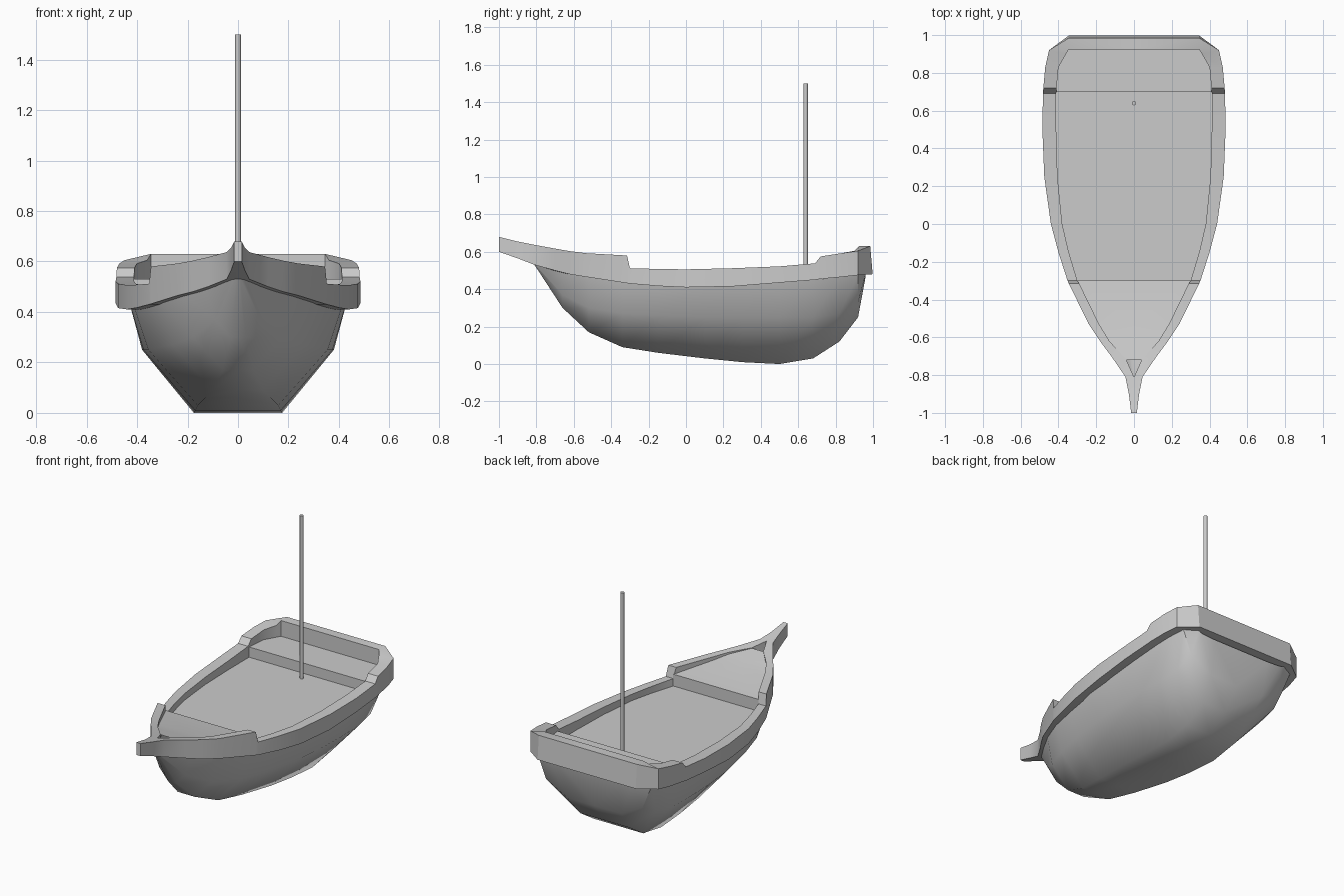
import bpy
import bmesh
from math import radians

cube = bpy.data.objects.get("Cube")
if cube:
    bpy.data.objects.remove(cube)

grey = bpy.data.materials.new("plain grey")
grey.use_nodes = True
colour = (0.6, 0.6, 0.6, 1)
grey.diffuse_color = colour
grey.node_tree.nodes["Principled BSDF"].inputs["Base Color"].default_value = colour


def finish(obj, angle):
    """Give an object its colour and shading."""
    obj.data.materials.append(grey)
    bpy.ops.object.select_all(action='DESELECT')
    obj.select_set(True)
    bpy.context.view_layer.objects.active = obj
    bpy.ops.object.shade_smooth_by_angle(angle=radians(angle))


def loft(name, rings, closed=False, angle=30):
    """Skin matching half sections and mirror them across the centre line."""
    bm = bmesh.new()
    rows = [[bm.verts.new(p) for p in ring] for ring in rings]
    count = len(rows[0])
    for a, b in zip(rows, rows[1:]):
        for i in range(count if closed else count - 1):
            j = (i + 1) % count
            quad = (a[i], b[i], b[j], a[j])
            if any(v.co.x > 0 for v in quad):
                bm.faces.new(quad)
    if closed:
        bm.faces.new(rows[0])
    # Mirrored half, welded on the centre line
    half = bmesh.ops.duplicate(bm, geom=bm.verts[:] + bm.edges[:] + bm.faces[:])["geom"]
    for v in half:
        if isinstance(v, bmesh.types.BMVert):
            v.co.x *= -1
    bmesh.ops.remove_doubles(bm, verts=bm.verts[:], dist=0.0005)
    bmesh.ops.recalc_face_normals(bm, faces=bm.faces[:])
    if not closed and name == "deck":
        for f in bm.faces:
            if f.normal.z < -0.01 or (abs(f.normal.z) <= 0.01 and f.normal.y * f.calc_center_median().y > 0):
                f.normal_flip()
    mesh = bpy.data.meshes.new(name)
    bm.to_mesh(mesh)
    bm.free()
    obj = bpy.data.objects.new(name, mesh)
    bpy.context.collection.objects.link(obj)
    finish(obj, angle)
    return obj


# Hull sections: y, keel z, floor x, bilge x, bilge z, top x, top z
hull = [
    (-.81, .53, .01, .02, .535, .03, .54),
    (-.66, .30, .03, .09, .37, .13, .50),
    (-.52, .17, .06, .18, .30, .215, .47),
    (-.34, .09, .10, .26, .27, .30, .44),
    (-.15, .06, .13, .31, .26, .355, .42),
    (.10, .03, .16, .355, .25, .41, .415),
    (.30, .01, .17, .375, .25, .425, .42),
    (.50, .00, .175, .38, .25, .43, .435),
    (.68, .03, .175, .375, .25, .43, .45),
    (.82, .12, .17, .36, .27, .42, .465),
    (.92, .25, .19, .34, .33, .40, .475),
    (.96, .465, .2, .29, .47, .32, .48),
]
loft("hull", [[(0, y, k), (f, y, k), (bx, y, bz), (tx, y, tz)]
              for y, k, f, bx, bz, tx, tz in hull], angle=50)

# Gunwale sections: outer x, outer y, inner x, inner y, bottom z, top z
gunwale = [
    (.015, -1.0, 0, -1.0, .60, .68),
    (.027, -.90, 0, -.90, .565, .655),
    (.045, -.81, 0, -.81, .53, .637),
    (.12, -.70, .04, -.72, .50, .617),
    (.18, -.62, .13, -.62, .48, .603),
    (.24, -.53, .185, -.53, .465, .592),
    (.345, -.315, .29, -.315, .432, .58),
    (.352, -.30, .30, -.30, .43, .512),
    (.40, -.15, .345, -.15, .417, .508),
    (.44, .0, .38, .0, .41, .506),
    (.475, .25, .405, .25, .415, .512),
    (.485, .50, .412, .50, .435, .522),
    (.482, .69, .412, .69, .45, .538),
    (.48, .72, .41, .72, .455, .575),
    (.47, .83, .40, .83, .465, .592),
    (.45, .92, .36, .90, .475, .605),
    (.345, .985, .345, .925, .48, .63),
    (0, .985, 0, .925, .48, .63),
]


def gunwale_ring(ox, oy, ix, iy, low, high):
    flare = .013 if oy > .95 else 0
    return [(ox, oy + flare, low), (ox, oy, high), (ix, iy, high), (ix, iy, low)]


loft("gunwale", [gunwale_ring(*s) for s in gunwale], closed=True)

# Deck rows from raised bow, down to the waist, up to the raised stern: x, y, z
deck = [
    (.045, -.72, .614), (.132, -.62, .592), (.187, -.53, .57), (.30, -.30, .54),
    (.30, -.30, .465), (.345, -.15, .465), (.38, 0, .465), (.405, .25, .465),
    (.412, .50, .465), (.412, .70, .465), (.412, .70, .53), (.40, .83, .53),
    (.36, .90, .53), (.345, .925, .53),
]
loft("deck", [[(0, y, z), (x, y, z)] for x, y, z in deck])

# Mast
bpy.ops.mesh.primitive_cylinder_add(vertices=10, radius=.012, depth=1.04, location=(0, .64, .98))
mast = bpy.context.object
mast.name = "mast"
finish(mast, 40)
